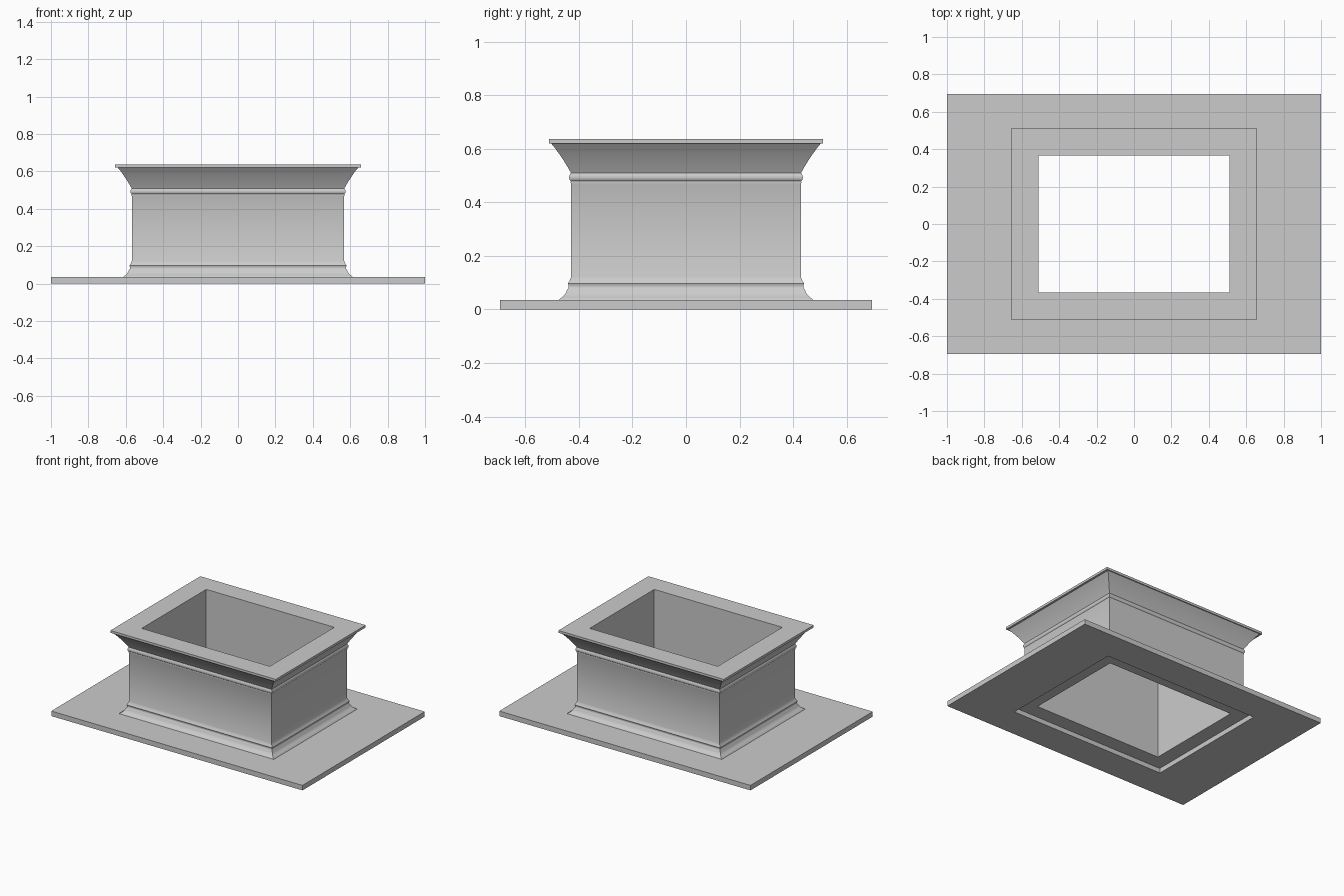
import bpy, bmesh

if "Cube" in bpy.data.objects:
    bpy.data.objects.remove(bpy.data.objects["Cube"])


def rect_loft(name, rings, smooth_angle=None):
    """Closed rectangular frame: each ring is (half_x, half_y, z); last joins first."""
    bm = bmesh.new()
    loops = [[bm.verts.new((sx * hx, sy * hy, z))
              for sx, sy in ((-1, -1), (1, -1), (1, 1), (-1, 1))]
             for hx, hy, z in rings]
    for i, a in enumerate(loops):
        b = loops[(i + 1) % len(loops)]
        for k in range(4):
            n = (k + 1) % 4
            bm.faces.new((a[k], a[n], b[n], b[k]))
    bmesh.ops.recalc_face_normals(bm, faces=bm.faces)
    mesh = bpy.data.meshes.new(name)
    bm.to_mesh(mesh)
    bm.free()
    ob = bpy.data.objects.new(name, mesh)
    bpy.context.collection.objects.link(ob)
    if smooth_angle:
        bpy.ops.object.select_all(action='DESELECT')
        ob.select_set(True)
        bpy.context.view_layer.objects.active = ob
        bpy.ops.object.shade_smooth_by_angle(angle=smooth_angle)
    return ob


# Base plate with the opening the column sits in
FX, FY, TOP = 0.617, 0.473, 0.036
rect_loft("base_plate", [(1.0, 0.695, 0), (1.0, 0.695, TOP),
                         (FX, FY, TOP), (FX, FY, 0)])

# Moulded column: offset from the wall line, height
WX, WY = 0.568, 0.429
profile = [
    # foot moulding
    (0.047, 0.033), (0.044, 0.038), (0.033, 0.046), (0.024, 0.055),
    (0.018, 0.065), (0.016, 0.072), (0.010, 0.078), (0.009, 0.088),
    (0.012, 0.096), (0.009, 0.102), (0.005, 0.108), (0.0, 0.122),
    # wall and bead
    (0.0, 0.468), (0.002, 0.474), (0.001, 0.480), (0.006, 0.485),
    (0.008, 0.493), (0.006, 0.501), (0.001, 0.510),
    # flared top
    (0.012, 0.530), (0.026, 0.553), (0.042, 0.577), (0.060, 0.602),
    (0.075, 0.620),
]
rings = [(WX + d, WY + d, z) for d, z in profile]
# Top lip, then straight inner shaft
rings += [(0.658, 0.511, 0.620), (0.658, 0.511, 0.637),
          (0.510, 0.367, 0.637), (0.510, 0.367, 0.033)]
rect_loft("column", rings, 0.7)
